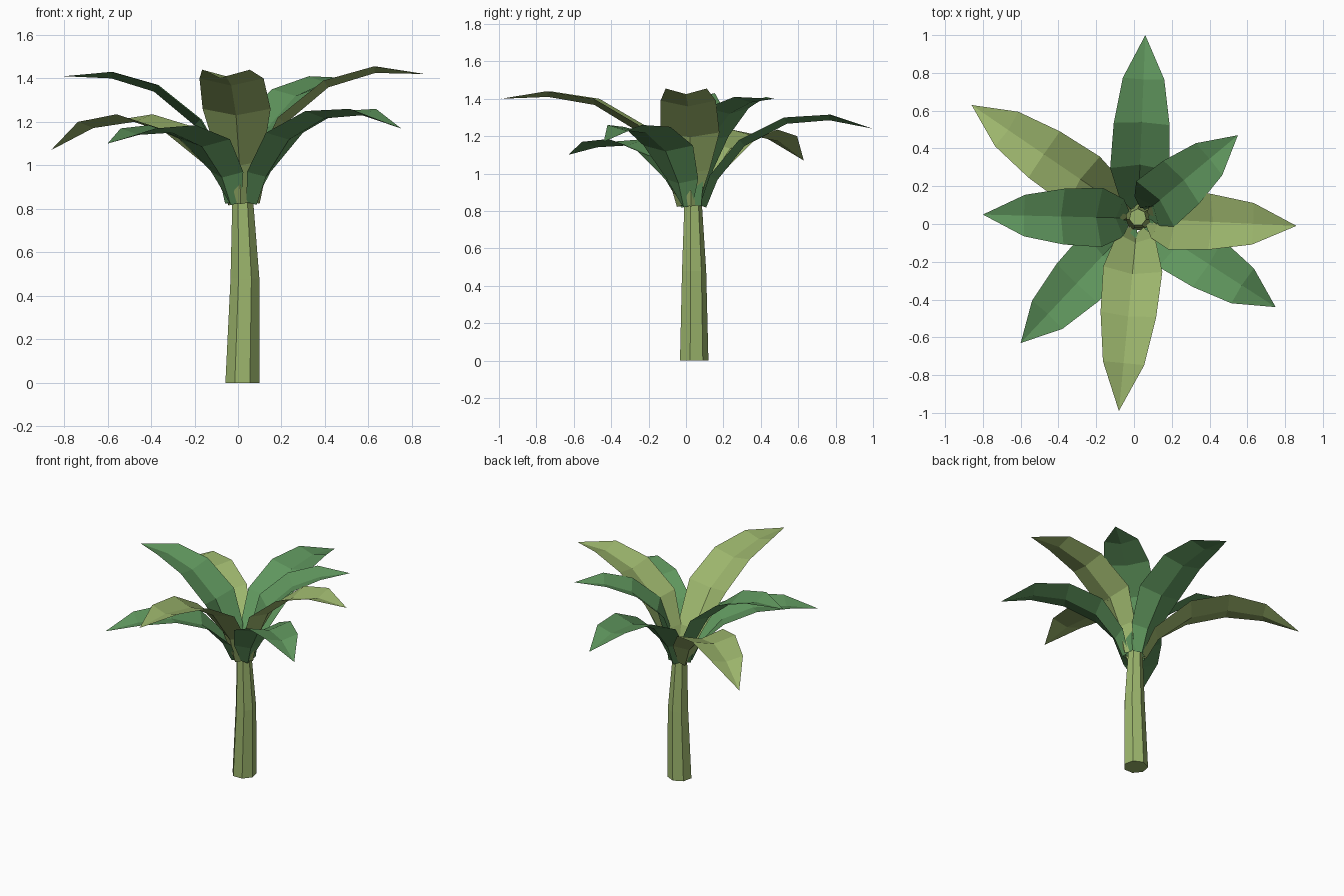
import bpy, bmesh, math
from mathutils import Vector

cube = bpy.data.objects.get("Cube")
if cube:
    bpy.data.objects.remove(cube, do_unlink=True)


def material(name, rgb):
    mat = bpy.data.materials.new(name)
    mat.use_nodes = True
    mat.diffuse_color = (*rgb, 1)
    mat.node_tree.nodes["Principled BSDF"].inputs["Base Color"].default_value = (*rgb, 1)
    return mat


olive = material("olive green", (0.33, 0.46, 0.15))
green = material("leaf green", (0.115, 0.305, 0.11))


def finish(name, bm, mat):
    mesh = bpy.data.meshes.new(name)
    bm.to_mesh(mesh)
    bm.free()
    mesh.materials.append(mat)
    obj = bpy.data.objects.new(name, mesh)
    bpy.context.collection.objects.link(obj)
    return obj


# Trunk: seven-sided tapering rings with a slight lean
SIDES = 7
bm = bmesh.new()
rings = []
for x, y, z, radius in ((0.02, 0.04, 0, 0.08), (0.032, 0.04, 0.48, 0.068), (0.02, 0.035, 0.9, 0.046)):
    ring = []
    for i in range(SIDES):
        a = math.tau * i / SIDES + math.pi / 2
        ring.append(bm.verts.new((x + radius * math.cos(a), y + radius * math.sin(a), z)))
    rings.append(ring)
for low, high in zip(rings, rings[1:]):
    for i in range(SIDES):
        j = (i + 1) % SIDES
        bm.faces.new((low[i], low[j], high[j], high[i]))
bm.faces.new(rings[0][::-1])
bm.faces.new(rings[-1])
finish("trunk", bm, olive)

# Leaves: channelled blades that arch out from the crown
CROWN = Vector((0.02, 0.03, 0))
HALF_WIDTHS = (0.035, 0.1, 0.157, 0.148, 0.11)
DEPTHS = (0.035, 0.045, 0.04, 0.035, 0.03)


def leaf(name, mat, tip, profile):
    """tip is a point; profile lists (distance, height) of the blade edges."""
    tip = Vector(tip)
    out = Vector((tip.x - CROWN.x, tip.y - CROWN.y, 0))
    reach = out.length
    out.normalize()
    side = Vector((-out.y, out.x, 0))
    points = [CROWN + out * r + Vector((0, 0, z)) for r, z in profile] + [tip]
    bm = bmesh.new()
    rows = []
    for i, (half, depth) in enumerate(zip(HALF_WIDTHS, DEPTHS)):
        along = (points[i + 1] - points[max(i - 1, 0)]).normalized()
        normal = along.cross(side)
        p = points[i]
        rows.append([bm.verts.new(q) for q in (p + side * half, p - normal * depth, p - side * half)])
    for a, b in zip(rows, rows[1:]):
        for k in (0, 1):
            bm.faces.new((a[k], a[k + 1], b[k + 1], b[k]))
    end = bm.verts.new(tip)
    for k in (0, 1):
        bm.faces.new((rows[-1][k], rows[-1][k + 1], end))
    finish(name, bm, mat)


BASE = (0.045, 0.83)
HIGH = [BASE, (0.075, 1.02), (0.17, 1.22), (0.38, 1.39), (0.61, 1.455)]

# Upper leaves
leaf("right_side_leaf", green, (-0.8, 0.05, 1.41),
     [BASE, (0.075, 1.01), (0.19, 1.21), (0.39, 1.37), (0.6, 1.43)])
leaf("front_leaf", olive, (-0.08, -0.99, 1.4),
     [BASE, (0.09, 1.02), (0.27, 1.26), (0.51, 1.40), (0.77, 1.44)])
leaf("left_side_leaf", olive, (0.86, -0.01, 1.42), HIGH)
leaf("back_left_leaf", green, (0.55, 0.47, 1.4),
     [BASE, (0.06, 1.02), (0.12, 1.2), (0.3, 1.35), (0.49, 1.41)])

# Lower leaves
leaf("back_leaf", green, (0.06, 1, 1.24),
     [BASE, (0.1, 0.99), (0.26, 1.18), (0.5, 1.3), (0.74, 1.315)])
leaf("back_right_leaf", olive, (-0.86, 0.63, 1.07),
     [BASE, (0.12, 0.99), (0.35, 1.17), (0.6, 1.235), (0.84, 1.2)])
leaf("front_right_leaf", green, (-0.6, -0.63, 1.1),
     [BASE, (0.1, 0.97), (0.25, 1.12), (0.47, 1.185), (0.7, 1.17)])
leaf("front_left_leaf", green, (0.75, -0.44, 1.17),
     [BASE, (0.09, 0.97), (0.23, 1.15), (0.44, 1.25), (0.66, 1.26)])
